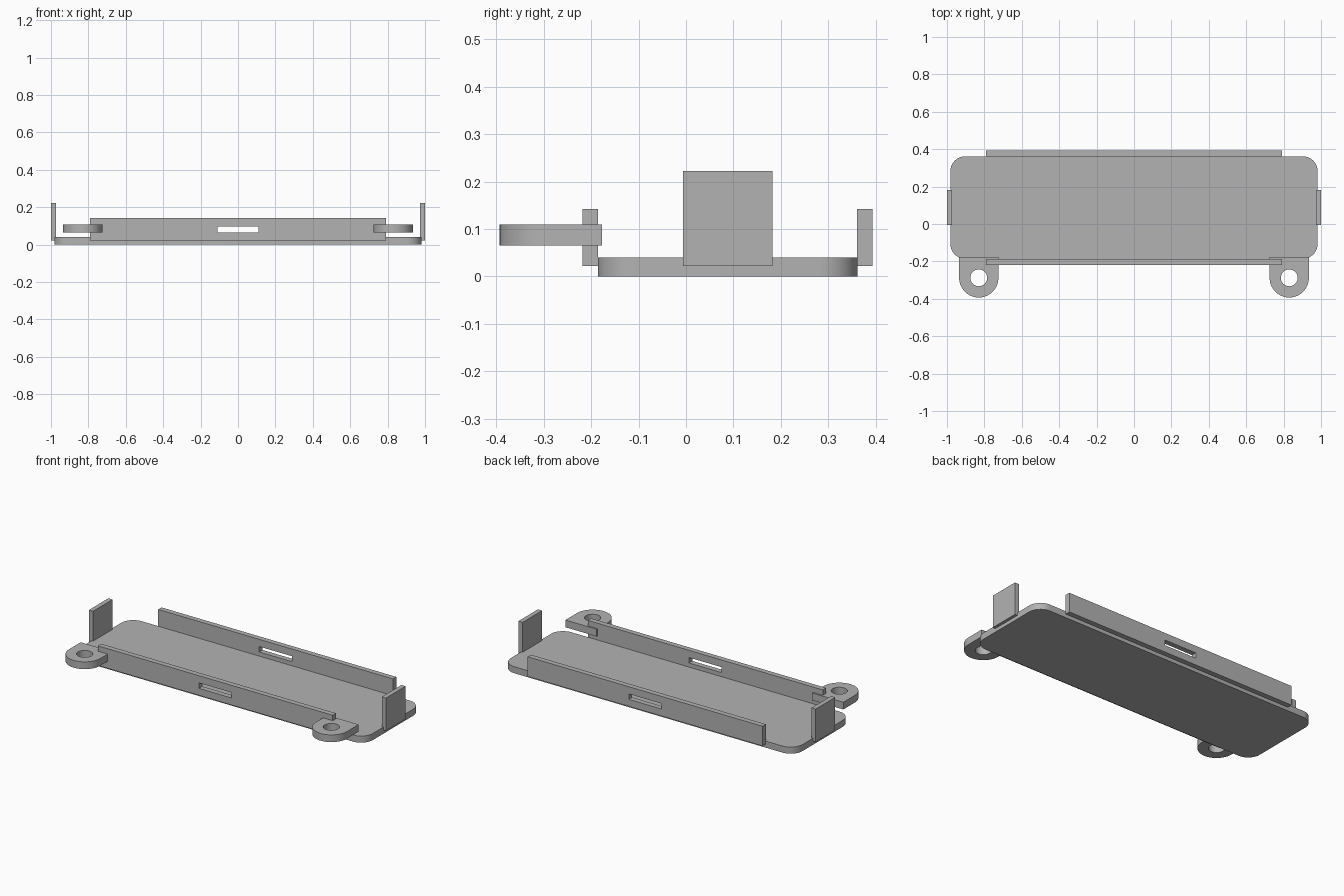
import bpy, bmesh, math
from mathutils import Matrix

cube = bpy.data.objects.get("Cube")
if cube:
    bpy.data.objects.remove(cube, do_unlink=True)

grey = bpy.data.materials.new("plain grey")
grey.use_nodes = True
colour = (0.45, 0.45, 0.45, 1)
grey.diffuse_color = colour
grey.node_tree.nodes["Principled BSDF"].inputs["Base Color"].default_value = colour


def arc(cx, cy, r, start, end, steps):
    angles = [math.radians(start + (end - start) * i / steps) for i in range(steps + 1)]
    return [(cx + r * math.cos(a), cy + r * math.sin(a)) for a in angles]


def rect(x0, x1, y0, y1):
    return [(x0, y0), (x1, y0), (x1, y1), (x0, y1)]


def slab(name, loops, low, high, upright=False):
    """Extrude flat outlines (first is outer, the rest are holes) from low to high."""
    curve = bpy.data.curves.new(name, "CURVE")
    curve.dimensions = "2D"
    curve.fill_mode = "BOTH"
    curve.extrude = (high - low) / 2
    for loop in loops:
        spline = curve.splines.new("POLY")
        spline.points.add(len(loop) - 1)
        for point, (x, y) in zip(spline.points, loop):
            point.co = (x, y, 0, 1)
        spline.use_cyclic_u = True
    temp = bpy.data.objects.new(name + " outline", curve)
    bpy.context.collection.objects.link(temp)
    graph = bpy.context.evaluated_depsgraph_get()
    mesh = bpy.data.meshes.new_from_object(temp.evaluated_get(graph))
    bpy.data.objects.remove(temp, do_unlink=True)
    bpy.data.curves.remove(curve)

    middle = (low + high) / 2
    if upright:
        place = Matrix.Translation((0, middle, 0)) @ Matrix.Rotation(math.pi / 2, 4, "X")
    else:
        place = Matrix.Translation((0, 0, middle))
    bm = bmesh.new()
    bm.from_mesh(mesh)
    bm.transform(place)
    bmesh.ops.remove_doubles(bm, verts=bm.verts, dist=0.0005)
    bmesh.ops.recalc_face_normals(bm, faces=bm.faces)
    bm.to_mesh(mesh)
    bm.free()
    mesh.materials.clear()
    mesh.materials.append(grey)
    obj = bpy.data.objects.new(name, mesh)
    bpy.context.collection.objects.link(obj)
    bpy.ops.object.select_all(action="DESELECT")
    obj.select_set(True)
    bpy.context.view_layer.objects.active = obj
    bpy.ops.object.shade_smooth_by_angle(angle=math.radians(30))
    return obj


# Base plate with rounded corners
half, front, back, radius = 0.982, -0.186, 0.362, 0.08
outline = (arc(half - radius, back - radius, radius, 0, 90, 10)
           + arc(radius - half, back - radius, radius, 90, 180, 10)
           + arc(radius - half, front + radius, radius, 180, 270, 10)
           + arc(half - radius, front + radius, radius, 270, 360, 10))
slab("base_plate", [outline], 0, 0.04)

# Long walls, each with a strap slot
wall = [rect(-0.79, 0.79, 0.022, 0.142), rect(-0.11, 0.11, 0.065, 0.098)]
slab("front_wall", wall, -0.218, -0.186, upright=True)
slab("back_wall", wall, 0.361, 0.393, upright=True)

for side, sign in (("left", 1), ("right", -1)):
    # End tab
    edges = sorted((sign * 0.972, sign * 1.0))
    slab(side + "_end_tab", [rect(*edges, -0.006, 0.182)], 0.022, 0.222)
    # Mounting lug with screw hole
    cx, cy, r = sign * 0.83, -0.288, 0.105
    lug = arc(cx, cy, r, 180, 360, 32) + [(cx + r, -0.177), (cx - r, -0.177)]
    hole = arc(cx, cy, 0.045, 0, 360, 32)[:-1]
    slab(side + "_mounting_lug", [lug, hole], 0.065, 0.109)
